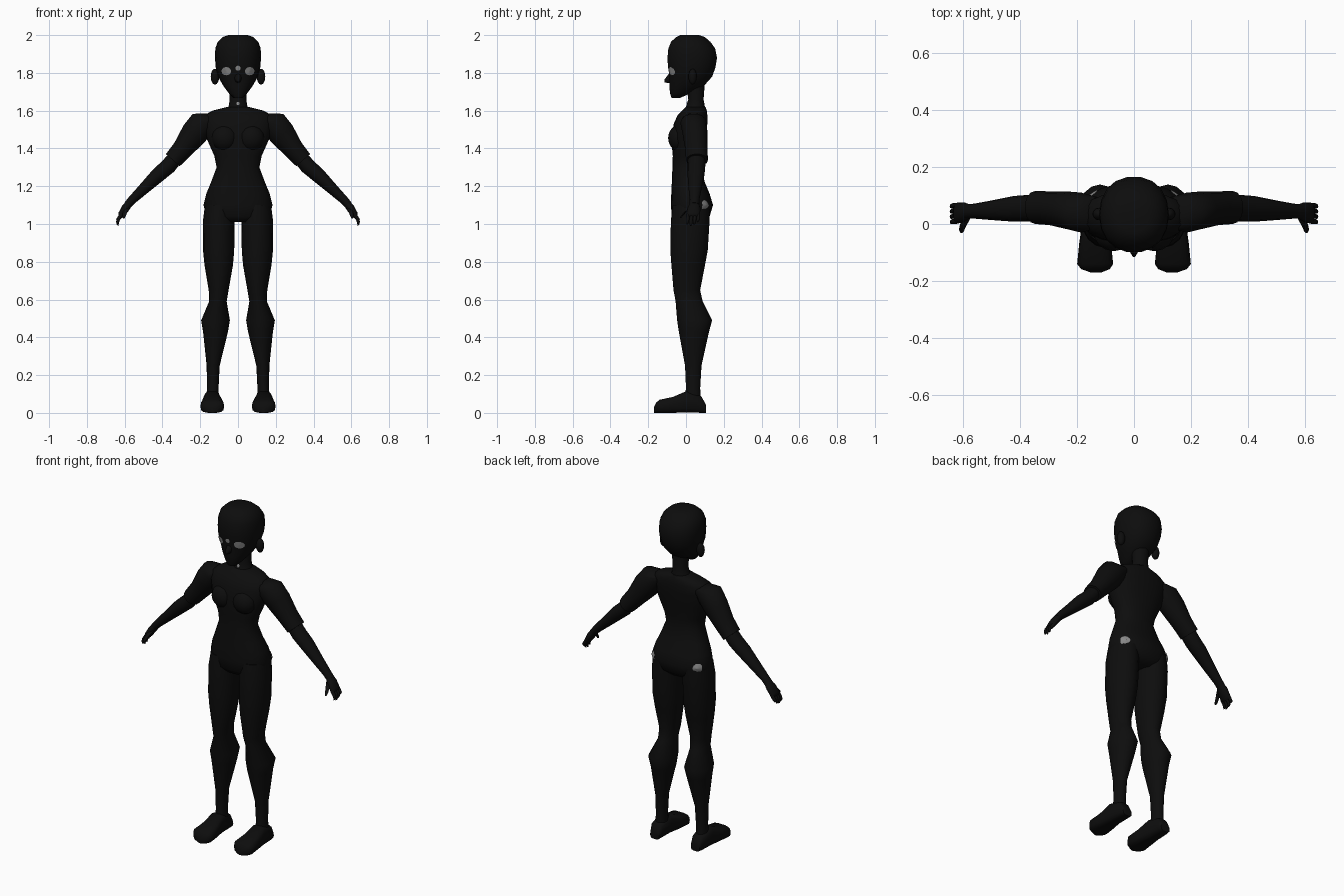
import bpy, bmesh, math
from mathutils import Vector
from mathutils.bvhtree import BVHTree

cube = bpy.data.objects.get("Cube")
if cube:
    bpy.data.objects.remove(cube)

X, Y, Z = Vector((1, 0, 0)), Vector((0, 1, 0)), Vector((0, 0, 1))
SLANT = Vector((0.75, 0, 0.66))       # across the lowered arm


def material(name, value):
    m = bpy.data.materials.new(name)
    m.use_nodes = True
    colour = (value, value, value, 1)
    m.diffuse_color = colour
    m.node_tree.nodes["Principled BSDF"].inputs["Base Color"].default_value = colour
    return m


BLACK = material("soft black", 0.004)
GREY = material("pale grey", 0.25)


def finish(name, bm, mat=BLACK, mirror=False, angle=60):
    bmesh.ops.recalc_face_normals(bm, faces=bm.faces)
    mesh = bpy.data.meshes.new(name)
    bm.to_mesh(mesh)
    bm.free()
    mesh.materials.append(mat)
    ob = bpy.data.objects.new(name, mesh)
    bpy.context.collection.objects.link(ob)
    if mirror:
        ob.modifiers.new("Mirror", 'MIRROR').use_mirror_merge = False
    bpy.ops.object.select_all(action='DESELECT')
    ob.select_set(True)
    bpy.context.view_layer.objects.active = ob
    bpy.ops.object.shade_smooth_by_angle(angle=math.radians(angle))
    return ob


def loft(name, sections, u=X, v=Y, sides=16, power=2.0, mirror=False):
    """Skin rounded rings, each given as (centre, radius along u, radius along v)."""
    bm = bmesh.new()
    rings = []
    for centre, ru, rv in sections:
        ring = []
        for i in range(sides):
            a = math.tau * i / sides
            c, s = math.cos(a), math.sin(a)
            cu = math.copysign(abs(c) ** (2 / power), c) * ru
            sv = math.copysign(abs(s) ** (2 / power), s) * rv
            ring.append(bm.verts.new(Vector(centre) + u * cu + v * sv))
        rings.append(ring)
    for a, b in zip(rings, rings[1:]):
        for i in range(sides):
            j = (i + 1) % sides
            bm.faces.new((a[i], a[j], b[j], b[i]))
    bm.faces.new(rings[0])
    bm.faces.new(rings[-1])
    return finish(name, bm, mirror=mirror)


def upright(rows):
    """Rows of height, left x, right x, front y, back y become ring sections."""
    return [(((a + b) / 2, (f + k) / 2, z), (b - a) / 2, (k - f) / 2)
            for z, a, b, f, k in rows]


def centred(rows):
    return upright([(z, -w, w, f, k) for z, w, f, k in rows])


def ellipsoid(name, centre, radii, mirror=False):
    bm = bmesh.new()
    bmesh.ops.create_uvsphere(bm, u_segments=14, v_segments=8, radius=1)
    for p in bm.verts:
        p.co = Vector([c + r * q for c, r, q in zip(centre, radii, p.co)])
    return finish(name, bm, mirror=mirror)


def patch(name, target, x, z, rx, rz, side, mirror=False):
    """Thin painted disc laid on the target from the front (-1) or back (1)."""
    tree = BVHTree.FromPolygons([p.co for p in target.data.vertices],
                                [p.vertices[:] for p in target.data.polygons])

    def drop(px, pz):
        hit = tree.ray_cast(Vector((px, side, pz)), -Y * side)
        return hit[0] + hit[1] * 0.004 if hit[0] else None

    bm = bmesh.new()
    rings = []
    for f in (0.01, 0.5, 1):
        pts = [drop(x + rx * f * math.cos(math.tau * i / 12),
                    z + rz * f * math.sin(math.tau * i / 12)) for i in range(12)]
        rings.append([bm.verts.new(p) if p else None for p in pts])
    for a, b in zip(rings, rings[1:]):
        for i in range(12):
            quad = (a[i], a[i - 1], b[i - 1], b[i])
            if all(quad):
                bm.faces.new(quad)
    return finish(name, bm, GREY, mirror)


# Torso, neck and bust
torso = loft("torso", centred([
    (1.01, .10, -.05, .09), (1.04, .165, -.075, .125), (1.10, .183, -.08, .143),
    (1.16, .168, -.078, .125), (1.22, .143, -.075, .10), (1.30, .113, -.072, .08),
    (1.36, .125, -.07, .085), (1.45, .165, -.078, .10), (1.53, .185, -.065, .113),
    (1.575, .18, -.045, .113), (1.60, .135, -.02, .11), (1.62, .055, -.002, .103)]),
    sides=20, power=2.3)
neck = loft("neck", centred([(1.58, .075, -.015, .105), (1.62, .05, .0, .10),
                             (1.66, .044, .012, .093), (1.75, .05, .0, .10)]))
ellipsoid("bust", (.07, -.035, 1.455), (.07, .06, .07), True)

# Head, nose and ears
head = loft("head", centred([
    (1.668, .025, -.077, -.03), (1.69, .047, -.085, .02), (1.73, .077, -.09, .095),
    (1.78, .105, -.088, .14), (1.83, .118, -.097, .158), (1.88, .122, -.10, .166),
    (1.93, .12, -.095, .156), (1.965, .107, -.08, .13), (1.99, .08, -.053, .10),
    (2.0, .05, -.03, .07)]), sides=18, power=2.2)
loft("nose", [((0, -.07, 1.78), .025, .035), ((0, -.095, 1.768), .016, .022),
              ((0, -.115, 1.757), .004, .006)], X, Z, sides=8)
ellipsoid("ear", (.122, .035, 1.78), (.023, .022, .042), True)

# Legs
loft("leg", upright([
    (1.10, .02, .175, -.07, .125), (1.02, .018, .185, -.08, .125),
    (.86, .02, .185, -.083, .115), (.78, .027, .177, -.077, .10),
    (.65, .05, .155, -.066, .075), (.59, .06, .153, -.055, .088),
    (.49, .043, .195, -.047, .138), (.43, .053, .185, -.038, .122),
    (.25, .097, .166, -.005, .082), (.13, .103, .164, .0, .075),
    (.06, .10, .17, -.01, .08)]), mirror=True)

# Feet, running from heel to toe with flattened undersides
heel_to_toe = [(.105, .105, .165, .045), (.08, .098, .175, .09), (.0, .093, .182, .115),
               (-.07, .08, .192, .085), (-.14, .073, .199, .07), (-.158, .085, .185, .055),
               (-.17, .115, .15, .03)]
loft("foot", [(((a + b) / 2, y, h / 2), (b - a) / 2, h / 2) for y, a, b, h in heel_to_toe],
     X, Z, sides=14, power=3.2, mirror=True)

# Arms with a short sleeve hem
loft("sleeved_upper_arm", [
    ((.13, .04, 1.56), .055, .04), ((.185, .04, 1.535), .07, .075),
    ((.235, .048, 1.475), .066, .073), ((.295, .055, 1.395), .059, .056),
    ((.345, .058, 1.338), .058, .05)], Y, SLANT, sides=14, mirror=True)
loft("forearm", [
    ((.32, .056, 1.365), .046, .04), ((.37, .055, 1.305), .047, .042),
    ((.42, .053, 1.262), .045, .04), ((.50, .048, 1.185), .034, .03),
    ((.56, .045, 1.128), .026, .023), ((.585, .044, 1.10), .026, .021)],
    Y, SLANT, sides=12, mirror=True)

# Hands
loft("palm", [((.575, .045, 1.11), .024, .019), ((.595, .042, 1.085), .034, .022),
              ((.618, .038, 1.05), .037, .018), ((.625, .038, 1.038), .033, .012)],
     Y, SLANT, sides=12, mirror=True)
for i, name in enumerate(("index", "middle", "ring", "little")):
    y = .01 + .0185 * i
    tip = (.0, -.008, -.002, .012)[i]
    loft(name + "_finger", [((.617, y, 1.05), .009, .011), ((.634, y - .001, 1.025), .009, .010),
                            ((.639, y - .003, 1.008 + tip), .008, .008),
                            ((.637, y - .004, 1.0 + tip), .004, .005)],
         Y, SLANT, sides=8, mirror=True)
loft("thumb", [((.585, .025, 1.088), .016, .014), ((.597, -.002, 1.065), .012, .012),
               ((.603, -.02, 1.045), .010, .010), ((.604, -.028, 1.032), .005, .005)],
     (Y + Z * 0.5).normalized(), X, sides=8, mirror=True)

# Painted marks
patch("eye", head, .06, 1.81, .025, .022, -1, True)
patch("brow_mark", head, 0, 1.826, .014, .013, -1)
patch("throat_mark", neck, 0, 1.637, .007, .009, -1)
patch("hip_mark", torso, .145, 1.10, .02, .026, 1, True)
